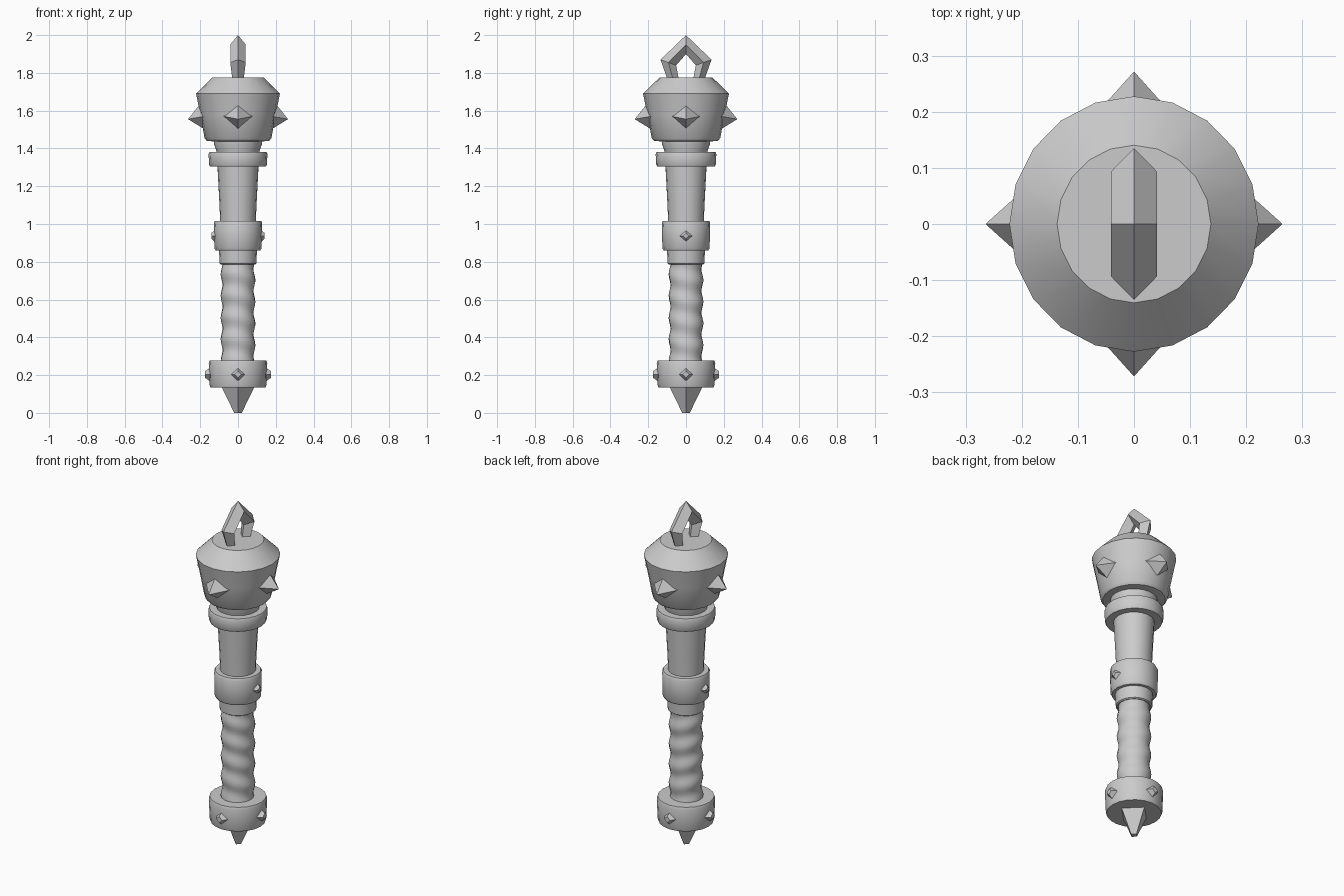
import bpy
import bmesh
from math import sin, cos, pi, radians
from mathutils import Matrix, Vector

cube = bpy.data.objects.get("Cube")
if cube:
    bpy.data.objects.remove(cube, do_unlink=True)

# Single plain grey
grey = bpy.data.materials.new("plain_grey")
grey.use_nodes = True
colour = (0.6, 0.6, 0.6, 1)
grey.diffuse_color = colour
grey.node_tree.nodes["Principled BSDF"].inputs["Base Color"].default_value = colour


def finish(name, bm, smooth=None):
    """Turn a bmesh into a named, coloured object."""
    bmesh.ops.recalc_face_normals(bm, faces=bm.faces)
    mesh = bpy.data.meshes.new(name)
    bm.to_mesh(mesh)
    bm.free()
    mesh.materials.append(grey)
    obj = bpy.data.objects.new(name, mesh)
    bpy.context.collection.objects.link(obj)
    if smooth:
        bpy.ops.object.select_all(action="DESELECT")
        obj.select_set(True)
        bpy.context.view_layer.objects.active = obj
        bpy.ops.object.shade_smooth_by_angle(angle=radians(smooth))
    return obj


def skin(bm, rings, caps=True):
    """Bridge a list of vertex rings, capping both ends."""
    for a, b in zip(rings, rings[1:]):
        n = len(a)
        for i in range(n):
            j = (i + 1) % n
            bm.faces.new((a[i], a[j], b[j], b[i]))
    if caps:
        bm.faces.new(rings[0])
        bm.faces.new(rings[-1])


def lathe(name, profile, sides=20, stretch=1.0, wobble=None):
    """Revolve (radius, z) points; wobble adds a radius offset."""
    bm = bmesh.new()
    rings = []
    for r, z in profile:
        ring = []
        for i in range(sides):
            a = 2 * pi * i / sides
            rr = r + (wobble(a, z) if wobble else 0)
            ring.append(bm.verts.new((rr * cos(a), rr * sin(a) * stretch, z)))
        rings.append(ring)
    skin(bm, rings)
    return finish(name, bm, 30)


def stud(name, angle, dist, z, r1, r2, depth, droop=0):
    """Four-sided point facing outward from the axis."""
    bm = bmesh.new()
    bmesh.ops.create_cone(bm, cap_ends=True, segments=4, radius1=r1,
                          radius2=r2, depth=depth)
    place = (Matrix.Rotation(radians(angle), 4, "Z")
             @ Matrix.Translation((dist, 0, z))
             @ Matrix.Rotation(radians(90 + droop), 4, "Y")
             @ Matrix.Translation((0, 0, depth / 2)))
    bmesh.ops.transform(bm, matrix=place, verts=bm.verts)
    bmesh.ops.remove_doubles(bm, verts=bm.verts, dist=0.0001)
    return finish(name, bm)


# Head, neck and shaft
lathe("head", [(0.10, 1.435), (0.165, 1.44), (0.177, 1.455), (0.20, 1.58),
               (0.222, 1.69), (0.137, 1.775)], stretch=1.025)
lathe("neck", [(0.112, 1.37), (0.115, 1.39), (0.126, 1.42), (0.126, 1.45)])
lathe("upper_collar", [(0.10, 1.305), (0.148, 1.305), (0.153, 1.315),
                       (0.156, 1.37), (0.151, 1.382), (0.10, 1.382)], stretch=1.03)
lathe("shaft", [(0.094, 1.0), (0.098, 1.1), (0.109, 1.31)])
lathe("middle_collar", [(0.09, 0.86), (0.118, 0.86), (0.125, 0.872),
                        (0.128, 1.005), (0.122, 1.017), (0.09, 1.017)], sides=16)
lathe("grip_collar", [(0.09, 0.785), (0.097, 0.79), (0.101, 0.87)])


# Grip wound with slanted wrappings
def wrapping(a, z):
    return 0.005 * sin(2 * pi * (z + 0.022 * sin(a + 0.8)) / 0.115)


rows = 30
lathe("grip", [(0.087, 0.27 + 0.53 * i / rows) for i in range(rows + 1)],
      wobble=wrapping)

# Pommel
lathe("pommel_collar", [(0.08, 0.135), (0.146, 0.135), (0.15, 0.145),
                        (0.155, 0.265), (0.15, 0.278), (0.08, 0.278)])
lathe("pommel_spike", [(0.02, 0.0), (0.088, 0.14)], sides=4)

# Spikes and studs
for i, side in enumerate(("left", "back", "right", "front")):
    angle = 90 * i
    extra = 0.007 * (i % 2)
    stud("head_spike_" + side, angle, 0.18 + extra, 1.57, 0.076, 0, 0.086, 10)
    stud("pommel_stud_" + side, angle, 0.142, 0.203, 0.04, 0.018, 0.032)
    if i % 2 == 0:
        stud("collar_stud_" + side, angle, 0.117, 0.937, 0.036, 0.015, 0.024)

# Pointed hanging loop with a diamond section: (outer, inner, half width)
half = [((0.098, 1.765), (0.038, 1.765), 0.03),
        ((0.135, 1.87), (0.052, 1.84), 0.041)]
apex = [((0, 2.0), (0, 1.9), 0.041)]
mirrored = [((-o[0], o[1]), (-n[0], n[1]), w) for o, n, w in reversed(half)]
bm = bmesh.new()
rings = []
for outer, inner, w in half + apex + mirrored:
    o, n = Vector((0, *outer)), Vector((0, *inner))
    mid = (o + n) / 2
    across = Vector((w, 0, 0))
    rings.append([bm.verts.new(p) for p in (o, mid + across, n, mid - across)])
skin(bm, rings)
finish("top_loop", bm)
